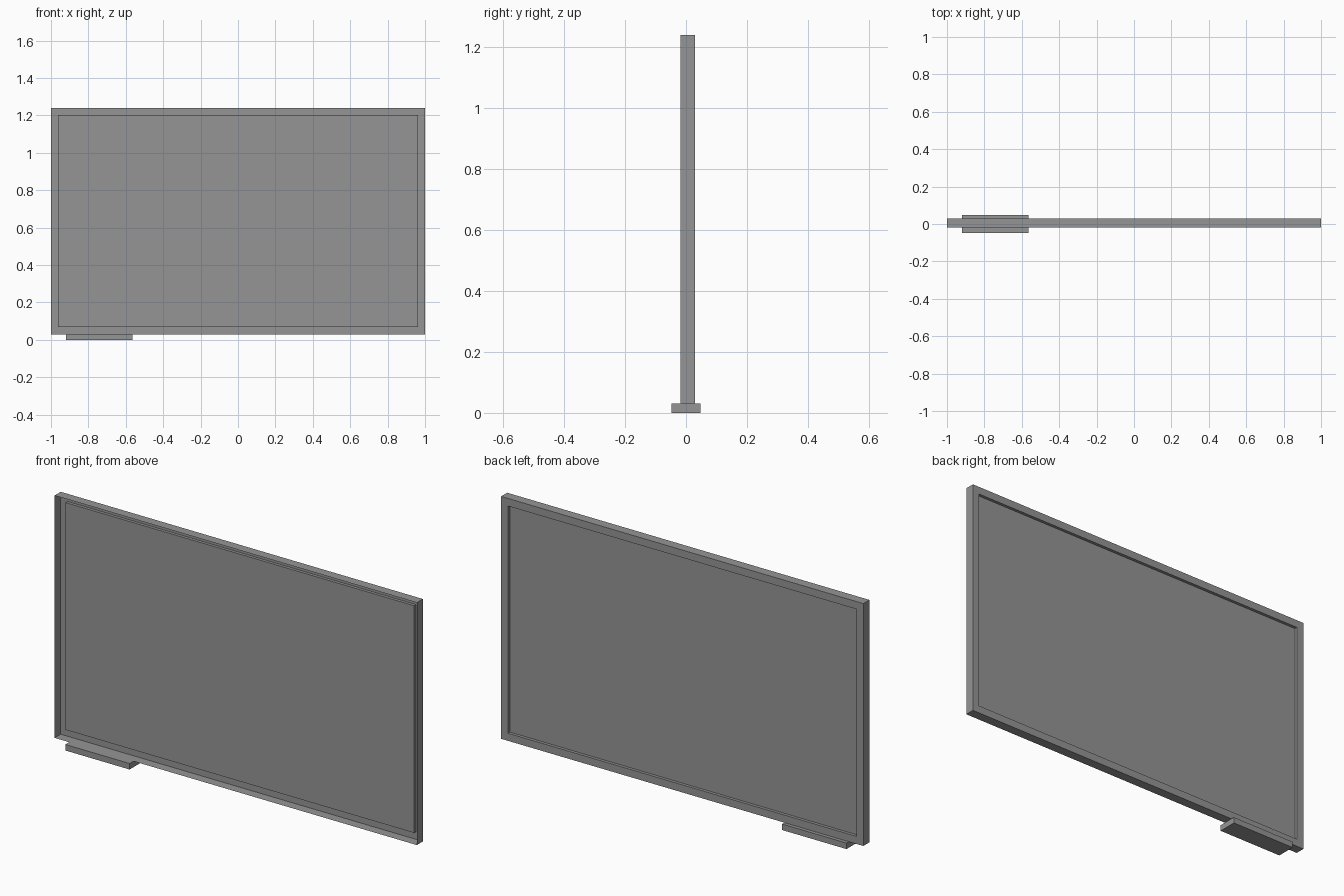
import bpy
import bmesh
from mathutils import Matrix, Vector

if "Cube" in bpy.data.objects:
    bpy.data.objects.remove(bpy.data.objects["Cube"], do_unlink=True)

# Single flat grey
GREY = (0.3, 0.3, 0.3, 1.0)
grey = bpy.data.materials.new("plain grey")
grey.use_nodes = True
grey.diffuse_color = GREY
grey.node_tree.nodes["Principled BSDF"].inputs["Base Color"].default_value = GREY


def box(low, high):
    """Return a bmesh box spanning two opposite corners."""
    low, high = Vector(low), Vector(high)
    bm = bmesh.new()
    place = Matrix.Translation((low + high) / 2) @ Matrix.Diagonal((*(high - low), 1))
    bmesh.ops.create_cube(bm, size=1, matrix=place)
    bm.normal_update()
    return bm


def finish(bm, name):
    """Turn a bmesh into a named object."""
    mesh = bpy.data.meshes.new(name)
    bm.to_mesh(mesh)
    bm.free()
    mesh.materials.append(grey)
    bpy.context.collection.objects.link(bpy.data.objects.new(name, mesh))


# Board: a shallow tray open at the front, its back panel sunk inside a border
board = box((-1, -0.018, 0.03), (1, 0.03, 1.24))
front = [f for f in board.faces if f.normal.y < -0.5]
bmesh.ops.delete(board, geom=front, context="FACES_ONLY")
panel = next(f for f in board.faces if f.normal.y > 0.5)
bmesh.ops.inset_region(board, faces=[panel], thickness=0.038, use_even_offset=True)
border = bmesh.ops.inset_region(board, faces=[panel], thickness=0.0)
bmesh.ops.translate(board, verts=panel.verts, vec=(0, -0.015, 0))
finish(board, "board")

# Foot: a flat bar under one end
finish(box((-0.92, -0.048, 0), (-0.565, 0.048, 0.03)), "foot")
